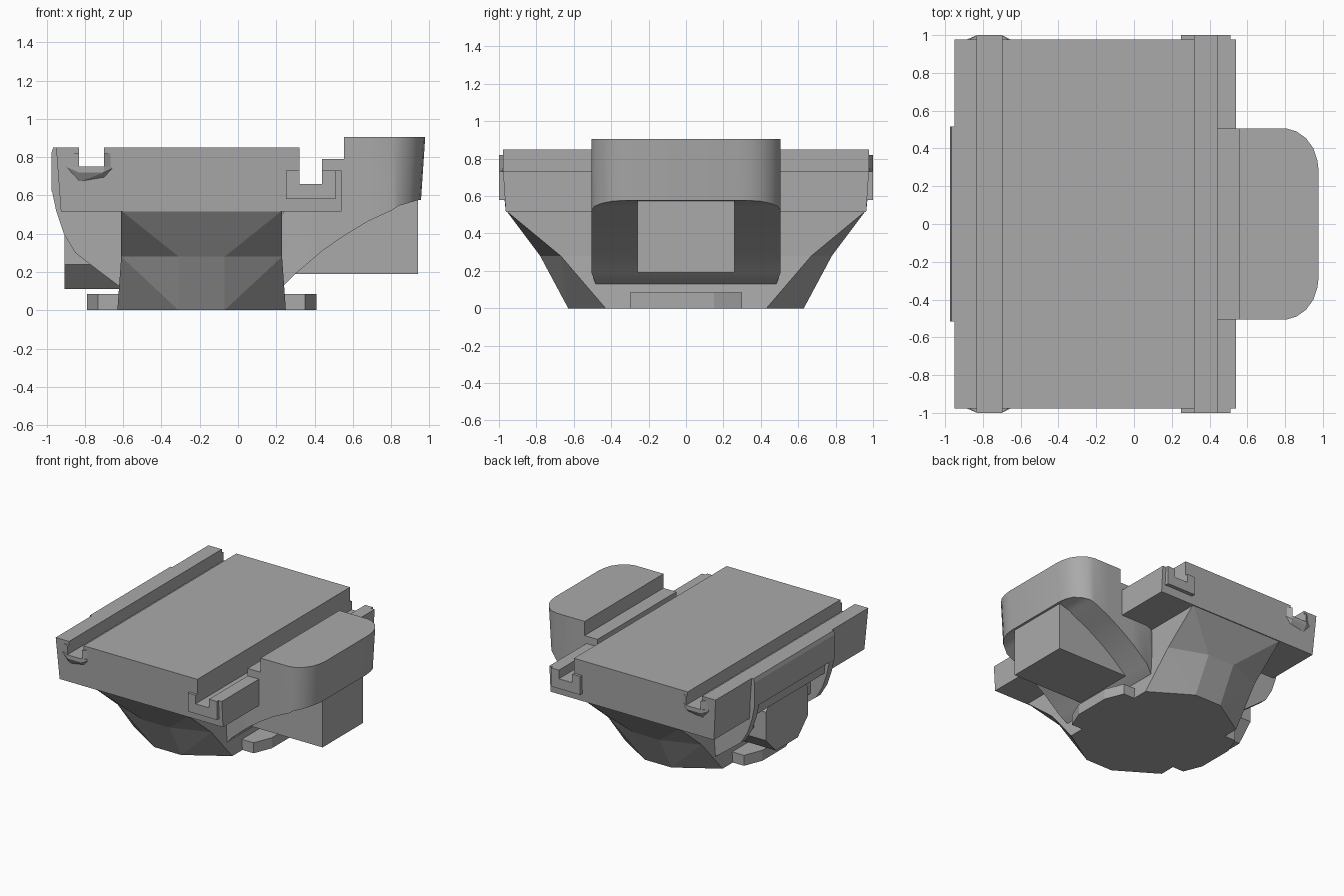
import bpy, bmesh
from mathutils import Vector

if "Cube" in bpy.data.objects:
    bpy.data.objects.remove(bpy.data.objects["Cube"])

grey = bpy.data.materials.new("plain grey")
grey.use_nodes = True
colour = (0.4, 0.4, 0.4, 1)
grey.diffuse_color = colour
grey.node_tree.nodes["Principled BSDF"].inputs["Base Color"].default_value = colour


def finish(name, bm, smooth=False):
    bmesh.ops.remove_doubles(bm, verts=bm.verts, dist=0.0001)
    bmesh.ops.recalc_face_normals(bm, faces=bm.faces)
    mesh = bpy.data.meshes.new(name)
    bm.to_mesh(mesh)
    bm.free()
    mesh.materials.append(grey)
    obj = bpy.data.objects.new(name, mesh)
    bpy.context.collection.objects.link(obj)
    if smooth:
        bpy.ops.object.select_all(action='DESELECT')
        obj.select_set(True)
        bpy.context.view_layer.objects.active = obj
        bpy.ops.object.shade_smooth_by_angle(angle=0.6)
    return obj


def prism(name, outline, offset, place):
    """Extrude a flat outline by offset; place maps (u, v) into space."""
    bm = bmesh.new()
    face = bm.faces.new([bm.verts.new(place(u, v)) for u, v in outline])
    grown = bmesh.ops.extrude_face_region(bm, geom=[face], use_keep_orig=True)
    moved = [g for g in grown["geom"] if isinstance(g, bmesh.types.BMVert)]
    bmesh.ops.translate(bm, verts=moved, vec=Vector(offset))
    return finish(name, bm)


def side_prism(name, outline, y0, y1):
    return prism(name, outline, (0, y1 - y0, 0), lambda x, z: (x, y0, z))


def hull(name, points):
    bm = bmesh.new()
    for p in points:
        bm.verts.new(p)
    out = bmesh.ops.convex_hull(bm, input=bm.verts)
    bmesh.ops.delete(bm, geom=[g for g in out["geom_interior"]
                               if isinstance(g, bmesh.types.BMVert)], context='VERTS')
    return finish(name, bm)


MID = -0.19


def four(dx, y, z):
    """Mirror a point about both middle planes of the pedestal."""
    return [(MID + sx * dx, sy * y, z) for sx in (-1, 1) for sy in (-1, 1)]


# Grooved table
table = [(-.925, .515), (.54, .515), (.54, .73), (.44, .73), (.44, .66), (.32, .66),
         (.32, .85), (-.70, .85), (-.70, .75), (-.83, .75), (-.83, .85), (-.95, .85)]
slab = side_prism("table", table, -.978, .978)
for v in slab.data.vertices:
    if v.co.z < .6:
        v.co.y *= .985

# Pedestal flaring up to the table in two stages
base = four(.12, .63, 0) + four(.44, .43, 0)
waist = four(.12, .78, .28) + four(.42, .67, .28)
hull("pedestal_lower", base + four(.42, .51, .15) + waist)
hull("pedestal_upper", waist + four(.42, .96, .52) + four(.42, .78, .38))

# Foot with angled ends
foot = [(.6, .15), (.54, .3), (-.54, .3), (-.6, .15),
        (-.6, -.15), (-.54, -.3), (.54, -.3), (.6, -.15)]
prism("foot", foot, (0, 0, .085), lambda u, v: (MID + u, v, 0))

# Rounded housing on an arm: stations of x, half width, bottom, top
stations = [(.0, .43, .02, .5), (.23, .48, .12, .5), (.3, .505, .19, .6), (.44, .505, .31, .6),
            (.44, .505, .31, .79), (.555, .505, .39, .79), (.555, .505, .39, .905),
            (.68, .505, .465, .905), (.81, .505, .525, .905), (.86, .49, .545, .905),
            (.91, .455, .56, .905), (.95, .4, .572, .905), (.97, .34, .576, .905),
            (.978, .28, .577, .905)]
bm = bmesh.new()
rings = []
for x, w, low, top in stations:
    lean = .022 if x > .85 else 0
    rings.append([bm.verts.new(c) for c in ((x - lean, -w, low), (x - lean, w, low),
                                            (x, w, top), (x, -w, top))])
for a, b in zip(rings, rings[1:]):
    for i in range(4):
        j = (i + 1) % 4
        bm.faces.new((a[i], a[j], b[j], b[i]))
bm.faces.new(rings[0])
bm.faces.new(rings[-1])
finish("housing_arm", bm, smooth=True)

# Square motor box below the housing
side_prism("motor_box", [(.1, .19), (.94, .19), (.94, .575), (.1, .575)], -.26, .26)

# Opposite arm: back wall, recessed core and two curved ribs
side_prism("back_wall", [(-.975, .82), (-.975, .62), (-.85, .6), (-.85, .85), (-.965, .85)],
           -.515, .515)
side_prism("back_core", [(-.3, .06), (-.6, .12), (-.8, .32), (-.8, .62), (-.3, .62)], -.47, .47)
rib = [(-.3, .06), (-.6, .11), (-.74, .215), (-.85, .3), (-.91, .4), (-.95, .52),
       (-.975, .64), (-.9, .65), (-.3, .6)]
for side, y in (("left", .45), ("right", -.51)):
    side_prism("back_rib_" + side, rib, y, y + .06)

# Eight-sided drum cover in the recess
cover = [(.27, .24), (.27, .47), (.14, .6), (-.14, .6),
         (-.27, .47), (-.27, .24), (-.14, .11), (.14, .11)]
prism("drum_cover", cover, (.4, 0, 0), lambda y, z: (-.905, y, z))

# End brackets around the deep groove, tapered lips below the shallow one
bracket = [(.25, .58), (.51, .58), (.51, .73), (.44, .73),
           (.44, .66), (.32, .66), (.32, .73), (.25, .73)]
for side, s in (("left", 1), ("right", -1)):
    side_prism("groove_bracket_" + side, bracket, s * .95, s * 1)
    hull("groove_lip_" + side,
         [(x, s * y, z) for x, y, z in ((-.83, 1, .75), (-.7, 1, .75), (-.83, 1, .72), (-.7, 1, .72),
                                        (-.9, .97, .75), (-.64, .97, .75), (-.83, .97, .67),
                                        (-.7, .97, .69))])
    for x_in, x_out in ((-.7, -.64), (-.83, -.9)):
        hull("lip_cheek_" + side,
             [(x_in, s * y, z) for y in (.96, 1) for z in (.73, .82)]
             + [(x_out, s * .96, z) for z in (.75, .82)])
